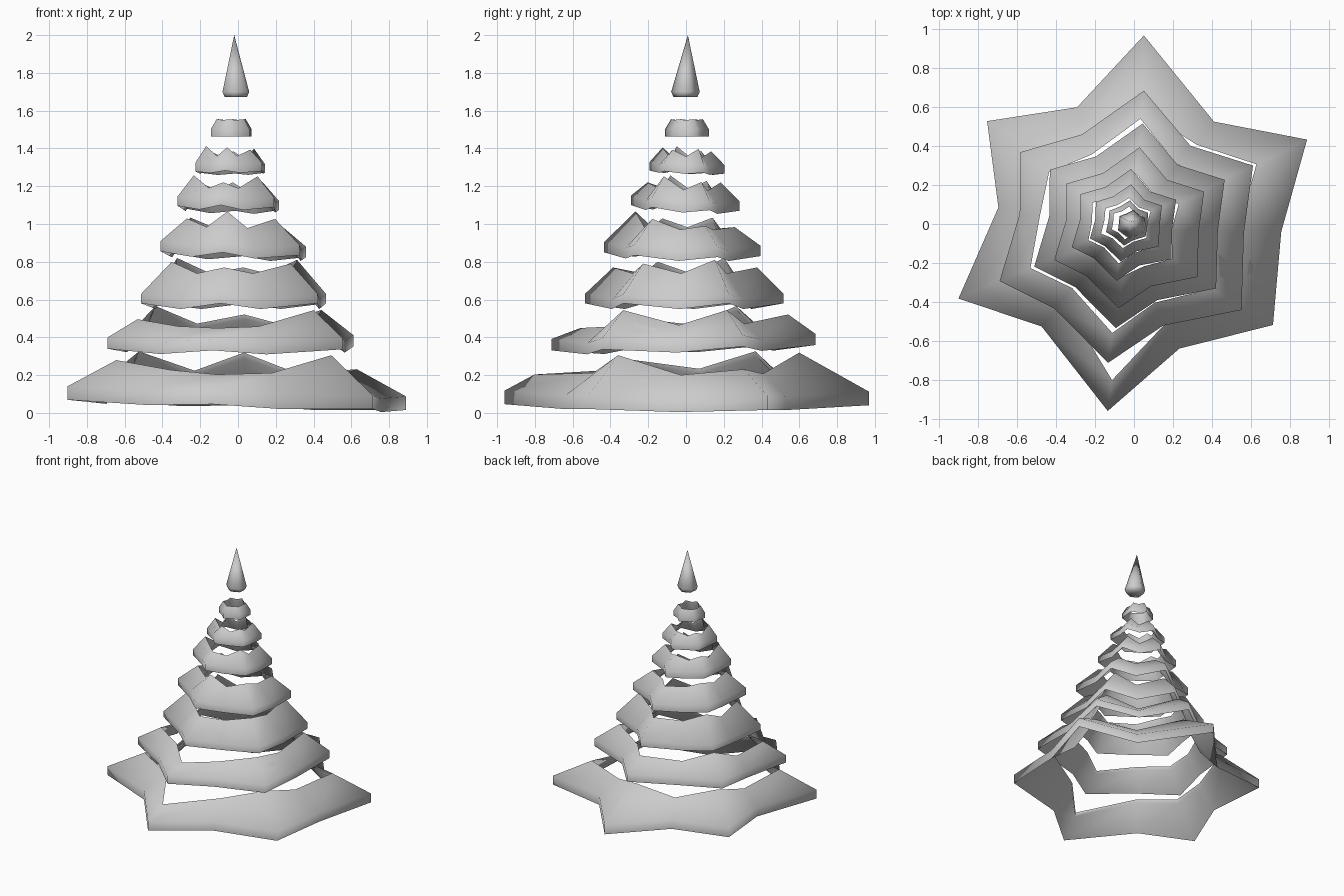
import bpy, bmesh, math

cube = bpy.data.objects.get("Cube")
if cube:
    bpy.data.objects.remove(cube, do_unlink=True)

grey = bpy.data.materials.new("light_grey")
grey.use_nodes = True
grey.diffuse_color = (0.6, 0.6, 0.6, 1)
grey.node_tree.nodes["Principled BSDF"].inputs["Base Color"].default_value = (0.6, 0.6, 0.6, 1)

# Star tips and the valley after each, counter-clockwise from the back
TIP_ANGLES = [83, 145, 203, 262, 324, 386]
VALLEY_ANGLES = [116, 173, 228, 290, 357, 412]
OUTER_VALLEYS = [.96, 1.01, 1.02, .98, 1.09, .96]
INNER_VALLEYS = [.98, 1.07, 1, .98, 1, .97]


def star(radii, notch, valleys, centre, z_tip, z_notch, tilt=(0, 0), turn=0):
    """Twelve points of a lopsided six-pointed star; turn swings the back tip."""
    mean = notch * sum(radii) / 6
    points = []
    for i in range(6):
        swing = turn if i == 0 else 0
        for a, r, z in ((TIP_ANGLES[i] + swing, radii[i], z_tip[i]),
                        (VALLEY_ANGLES[i], mean * valleys[i], z_notch)):
            x = r * math.cos(math.radians(a))
            y = r * math.sin(math.radians(a))
            points.append((x + centre[0], y + centre[1], z + tilt[0] * x + tilt[1] * y))
    return points


def finish(bm, name):
    bmesh.ops.recalc_face_normals(bm, faces=bm.faces)
    mesh = bpy.data.meshes.new(name)
    bm.to_mesh(mesh)
    bm.free()
    mesh.materials.append(grey)
    obj = bpy.data.objects.new(name, mesh)
    bpy.context.collection.objects.link(obj)
    bpy.ops.object.select_all(action='DESELECT')
    bpy.context.view_layer.objects.active = obj
    obj.select_set(True)
    bpy.ops.object.shade_smooth_by_angle(angle=math.radians(100))


def bridge(bm, a, b):
    for i in range(len(a)):
        j = (i + 1) % len(a)
        bm.faces.new((a[i], a[j], b[j], b[i]))


def tier(name, centre, radius, z, lip, notch, drop, inner, z_top, sag,
         tilt=(0, 0), turn=0, front_left=1.03):
    """Sloping star-shaped band with a vertical outer lip and a thin upper rim."""
    outer = [radius * f for f in (1, .95, 1.01, 1, front_left, 1.02)]
    rim = .4 * lip
    low = sum(z_top) / 6 - sag
    under = [r + .01 * radius for r in inner]
    loops = [
        star(outer, notch, OUTER_VALLEYS, centre, [z] * 6, z - drop, tilt, turn),
        star(outer, notch, OUTER_VALLEYS, centre, [z + lip] * 6, z + lip - drop, tilt, turn),
        star(inner, .79, INNER_VALLEYS, centre, z_top, low, tilt, turn),
        star(under, .79, INNER_VALLEYS, centre, [t - rim for t in z_top], low - rim, tilt, turn),
    ]
    bm = bmesh.new()
    rings = [[bm.verts.new(p) for p in loop] for loop in loops]
    for k in range(4):
        bridge(bm, rings[k], rings[(k + 1) % 4])
    finish(bm, name)


# Branch tiers from the ground up
tier("tier_1", (0, 0), .97, .042, .072, .73, .015,
     [.60, .64, .70, .81, .61, .70], [.32, .31, .26, .20, .32, .25], .06,
     tilt=(-.03, 0), turn=4, front_left=.91)
tier("tier_2", (-.035, -.015), .705, .345, .06, .78, .025,
     [.56, .49, .54, .55, .54, .53], [.51, .56, .50, .46, .55, .54], .055, tilt=(0, .02))
tier("tier_3", (-.02, -.01), .53, .58, .05, .78, .03,
     [.39, .37, .36, .38, .37, .37], [.77, .82, .80, .77, .79, .81], .055)
tier("tier_4", (-.022, -.02), .417, .84, .055, .78, .025,
     [.28, .28, .27, .25, .27, .28], [.99, 1.03, 1.02, 1.06, 1.03, 1], .045, tilt=(-.03, -.02))
tier("tier_5", (-.05, -.005), .29, 1.085, .05, .78, .02,
     [.19, .2, .2, .2, .19, .2], [1.23, 1.23, 1.25, 1.21, 1.25, 1.23], .05, tilt=(-.02, -.05))
tier("tier_6", (-.04, .005), .2, 1.275, .045, .79, .01,
     [.13, .13, .14, .13, .13, .14], [1.39, 1.39, 1.41, 1.4, 1.39, 1.4], .04, tilt=(0, -.04))
tier("tier_7", (-.035, .005), .117, 1.462, .04, .82, 0,
     [.085] * 6, [1.555] * 6, .005, front_left=1)

# Pointed treetop with a slightly tucked base
bm = bmesh.new()
loops = []
for radius, z in ((.064, 1.672), (.076, 1.70)):
    points = star([radius] * 6, .86, OUTER_VALLEYS, (-.012, -.003), [z] * 6, z)
    loops.append([bm.verts.new(p) for p in points])
bridge(bm, *loops)
bm.faces.new(loops[0])
apex = bm.verts.new((-.02, .01, 2))
for i in range(12):
    bm.faces.new((loops[1][i], loops[1][(i + 1) % 12], apex))
finish(bm, "treetop")
